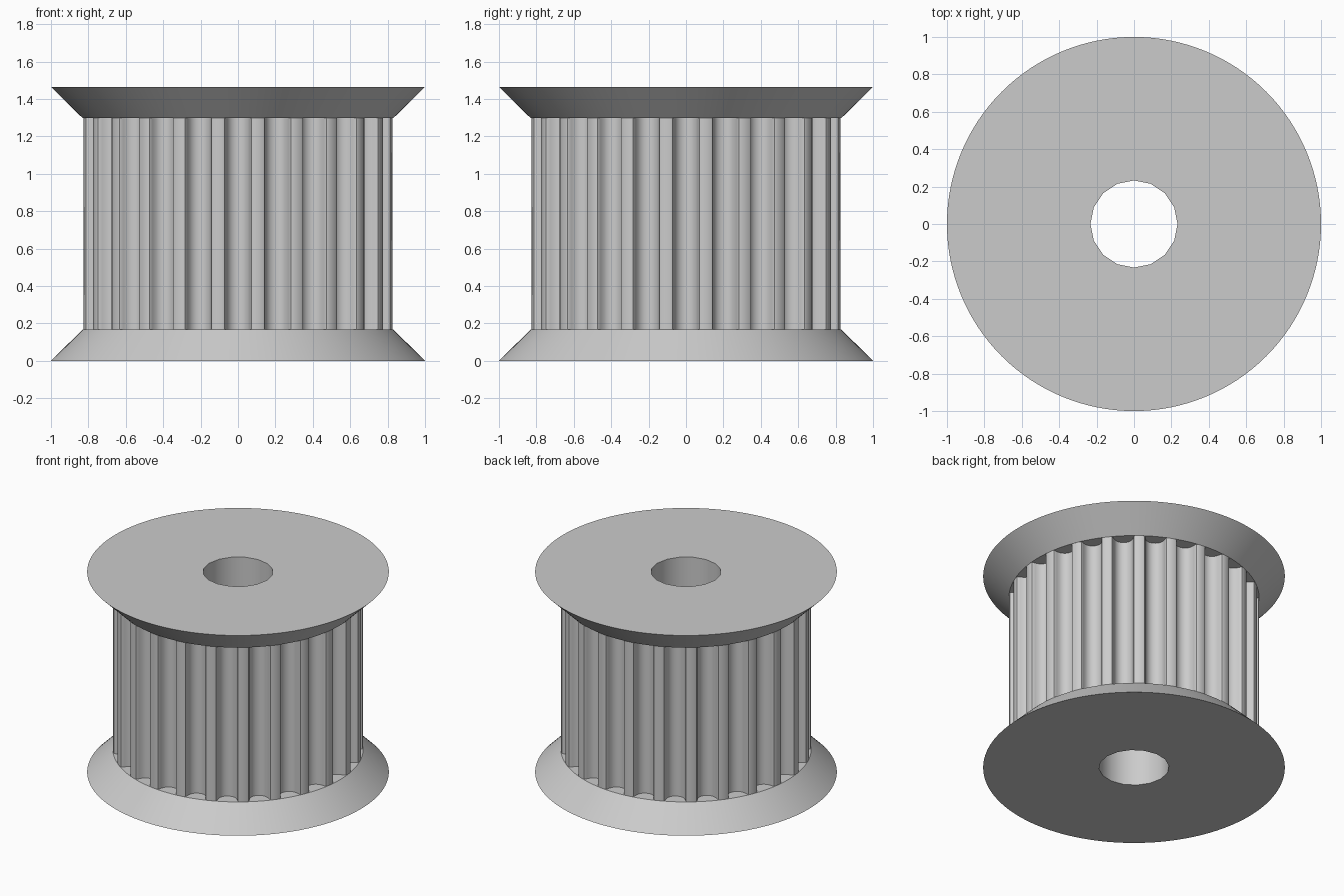
import bpy
import bmesh
from math import sin, cos, pi, radians, sqrt

HEIGHT = 1.465
FLANGE = 0.168      # flange thickness
RIM = 1.0           # flange outer radius
DRUM = 0.83         # drum radius over the tooth lands
BORE = 0.233
BORE_SIDES = 16
TEETH = 24
SEGMENTS = 128

if "Cube" in bpy.data.objects:
    bpy.data.objects.remove(bpy.data.objects["Cube"])

# Plain grey metal
grey = bpy.data.materials.new("plain grey")
grey.use_nodes = True
grey.diffuse_color = (0.6, 0.6, 0.6, 1)
grey.node_tree.nodes["Principled BSDF"].inputs["Base Color"].default_value = (0.6, 0.6, 0.6, 1)


def skin(name, rings):
    """Join closed rings of equal length into a smooth-shaded surface."""
    bm = bmesh.new()
    loops = [[bm.verts.new(p) for p in ring] for ring in rings]
    count = len(loops[0])
    for low, high in zip(loops, loops[1:]):
        for i in range(count):
            k = (i + 1) % count
            bm.faces.new((low[i], low[k], high[k], high[i]))
    mesh = bpy.data.meshes.new(name)
    bm.to_mesh(mesh)
    bm.free()
    mesh.materials.append(grey)
    obj = bpy.data.objects.new(name, mesh)
    bpy.context.collection.objects.link(obj)
    bpy.ops.object.select_all(action="DESELECT")
    obj.select_set(True)
    bpy.context.view_layer.objects.active = obj
    bpy.ops.object.shade_smooth_by_angle(angle=radians(30))


def circle(radius, z, sides=SEGMENTS):
    return [(radius * cos(2 * pi * i / sides), radius * sin(2 * pi * i / sides), z)
            for i in range(sides)]


def bore_ring(z):
    """Polygonal bore outline, subdivided to match the flange segments."""
    step = 2 * pi / BORE_SIDES
    points = []
    for i in range(SEGMENTS):
        a = 2 * pi * i / SEGMENTS
        r = BORE * cos(step / 2) / cos(a % step - step / 2)
        points.append((r * cos(a), r * sin(a), z))
    return points


# Conical flanges, each with a narrow ledge closing the groove ends
ledge = DRUM - 0.11
top = HEIGHT - FLANGE
skin("bottom_flange", [bore_ring(0), circle(RIM, 0), circle(DRUM, FLANGE), circle(ledge, FLANGE)])
skin("top_flange", [circle(ledge, top), circle(DRUM, top), circle(RIM, HEIGHT), bore_ring(HEIGHT)])

# Shaft bore
skin("bore", [circle(BORE, HEIGHT, BORE_SIDES), circle(BORE, 0, BORE_SIDES)])

# Toothed drum: half of a rounded belt groove as (half width, depth), mirrored
half = [(0.084, 0), (0.073, 0.004), (0.067, 0.015), (0.065, 0.027), (0.0615, 0.039),
        (0.057, 0.05), (0.051, 0.061), (0.040, 0.072), (0.028, 0.08), (0.014, 0.0845)]
groove = [(-w, d) for w, d in half] + [(0, 0.086)] + [(w, d) for w, d in reversed(half)]
mouth = sqrt(DRUM ** 2 - half[0][0] ** 2)
outline = []
for t in range(TEETH):
    a = 2 * pi * t / TEETH
    for w, d in groove:
        r = mouth - d
        outline.append((r * cos(a) - w * sin(a), r * sin(a) + w * cos(a)))
skin("toothed_drum", [[(x, y, z) for x, y in outline] for z in (FLANGE, top)])
